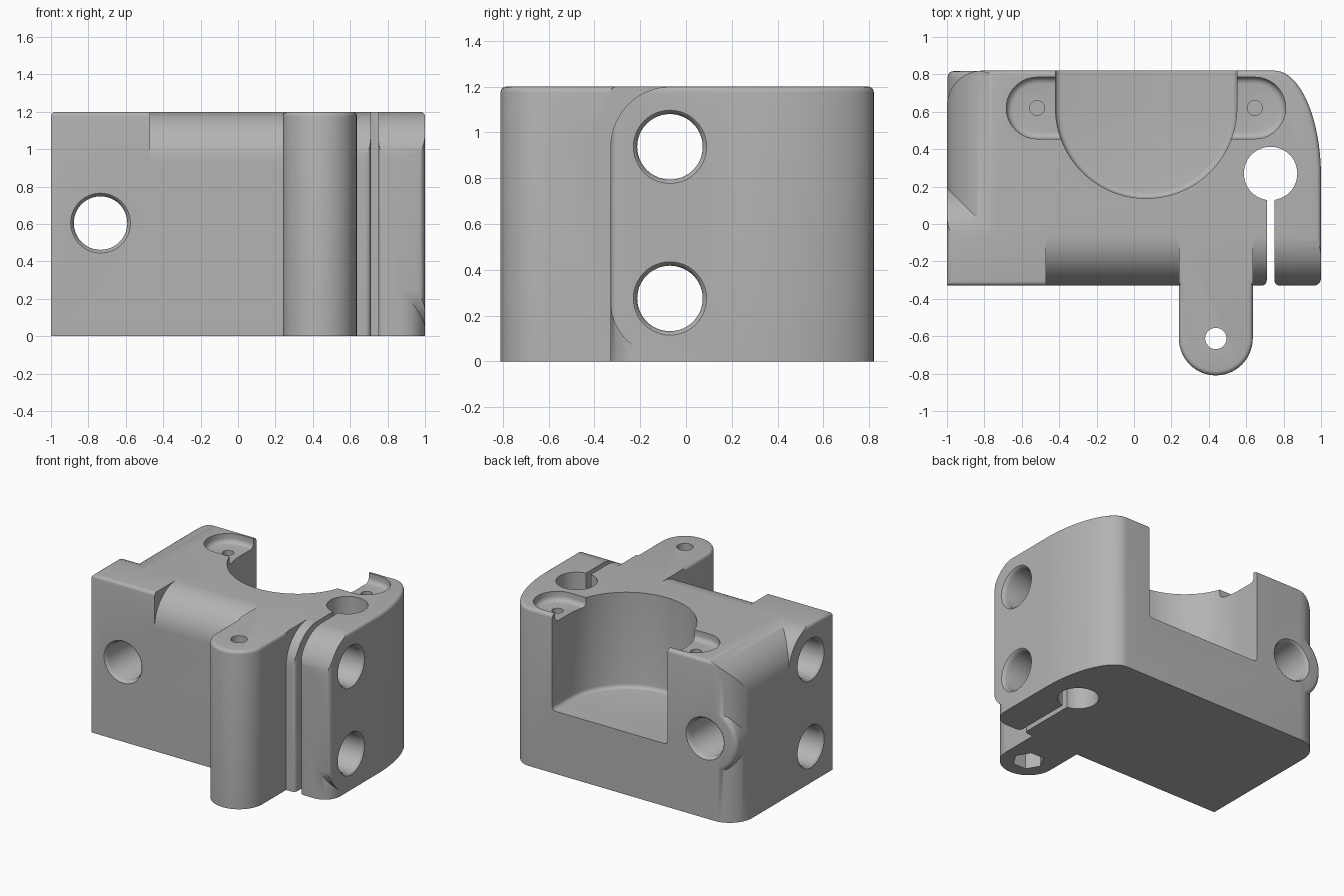
import bpy, bmesh, math

if "Cube" in bpy.data.objects:
    bpy.data.objects.remove(bpy.data.objects["Cube"])

grey = bpy.data.materials.new("plain grey")
grey.diffuse_color = (0.45, 0.45, 0.45, 1)
grey.use_nodes = True
grey.node_tree.nodes["Principled BSDF"].inputs["Base Color"].default_value = grey.diffuse_color


def place(axis, u, v, w):
    return {'x': (w, u, v), 'y': (u, w, v), 'z': (u, v, w)}[axis]


def arc(cx, cy, rx, a0, a1, n=16, ry=None):
    ry = rx if ry is None else ry
    ts = [math.radians(a0 + (a1 - a0) * i / n) for i in range(n + 1)]
    return [(cx + rx * math.cos(t), cy + ry * math.sin(t)) for t in ts]


def finish(name, bm):
    bmesh.ops.recalc_face_normals(bm, faces=bm.faces[:])
    me = bpy.data.meshes.new(name)
    bm.to_mesh(me)
    bm.free()
    me.materials.append(grey)
    ob = bpy.data.objects.new(name, me)
    bpy.context.collection.objects.link(ob)
    return ob


def loft(name, axis, loops, round_end=None, radius=0.025):
    """Skin closed loops [(w, points)], optionally rounding the rim at one end."""
    bm = bmesh.new()
    rings = [[bm.verts.new(place(axis, u, v, w)) for u, v in pts] for w, pts in loops]
    n = len(rings[0])
    for a, b in zip(rings, rings[1:]):
        for i in range(n):
            j = (i + 1) % n
            bm.faces.new((a[i], a[j], b[j], b[i]))
    caps = {'lo': bm.faces.new(rings[0]), 'hi': bm.faces.new(rings[-1])}
    bmesh.ops.recalc_face_normals(bm, faces=bm.faces[:])
    if round_end:
        bmesh.ops.bevel(bm, geom=list(caps[round_end].edges), offset=radius,
                        segments=4, profile=0.5, affect='EDGES')
    return finish(name, bm)


def prism(name, axis, pts, lo, hi, **kw):
    return loft(name, axis, [(lo, pts), (hi, pts)], **kw)


def rod(name, axis, cu, cv, rings, n=48, **kw):
    return loft(name, axis, [(w, arc(cu, cv, r, 0, 360, n)[:-1]) for w, r in rings], **kw)


def boolean(ob, tool, op='DIFFERENCE'):
    mod = ob.modifiers.new("cut", 'BOOLEAN')
    mod.operation, mod.object, mod.solver = op, tool, 'EXACT'
    bpy.context.view_layer.objects.active = ob
    bpy.ops.object.modifier_apply(modifier=mod.name)
    bpy.data.objects.remove(tool, do_unlink=True)


def bore(axis, cu, cv, r, lo, hi, flare=0.02):
    """Through hole with softened mouths."""
    boolean(body, rod("bore", axis, cu, cv, [
        (lo - 0.02, r + 2 * flare), (lo + 0.006, r + flare * 0.5), (lo + flare * 1.5, r),
        (hi - flare * 1.5, r), (hi - 0.006, r + flare * 0.5), (hi + 0.02, r + 2 * flare)]))


# main block with the projecting arm
outline = [(-1, -0.33), (0.24, -0.33)]
outline += arc(0.4375, -0.612, 0.1975, 180, 360, 28)
outline += [(0.635, -0.33)]
outline += arc(0.96, -0.29, 0.04, -90, 0, 5)
outline += arc(0.75, 0.25, 0.25, 0, 90, 20, ry=0.57)
outline += arc(-0.81, 0.63, 0.19, 90, 180, 12)
body = prism("clamp_block", 'z', outline, 0, 1.2, round_end='hi')

# large round on the front top edge, either side of the arm
front_round = arc(-0.065, 0.935, 0.265, 180, 90, 20) + [(-0.065, 1.3), (-0.45, 1.3), (-0.45, 0.935)]
for x0, x1 in ((-0.47, 0.24), (0.635, 1.1)):
    boolean(body, prism("front_round", 'x', front_round, x0, x1))

# large round on the left top edge, stopped by a boss around the upper cross hole
side_round = arc(-0.735, 0.935, 0.265, 180, 90, 20) + [(-0.735, 1.3), (-1.1, 1.3), (-1.1, 0.935)]
side = prism("side_round", 'y', side_round, -0.07, 1.0)
boolean(side, rod("upper_boss", 'x', -0.07, 0.937, [(-1.3, 0.263), (-0.5, 0.263)]))
boolean(body, side)

# rounded lower front right corner, stopped by the lower cross hole boss
corner = prism("corner_round", 'z', arc(0.87, -0.2, 0.13, -90, 0, 10)
               + [(1.1, -0.2), (1.1, -0.45), (0.87, -0.45)], -0.1, 0.275)
boolean(corner, rod("lower_boss", 'x', -0.07, 0.275, [(0.5, 0.263), (1.3, 0.263)]))
boolean(body, corner)

# boss at the rear of the front-to-back hole
boolean(body, rod("rear_boss", 'y', -0.735, 0.605, [(0.4, 0.262), (0.818, 0.262)],
                  n=64, round_end='hi', radius=0.035), 'UNION')

# half-round pocket open to the back
pocket = arc(0.065, 0.622, 0.485, 180, 360, 48) + [(0.55, 1.0), (-0.42, 1.0)]
boolean(body, prism("pocket", 'z', pocket, 0.475, 1.3, round_end='lo', radius=0.03))

# screw recesses on both sides of the pocket
for s in (-1, 1):
    cx = 0.064 + s * 0.582
    pts = [(cx + s * (u - cx), v) for u, v in arc(cx, 0.62, 0.165, -90, 90, 20)]
    pts += [(cx - s * 0.3, 0.785), (cx - s * 0.3, 0.455)]
    boolean(body, prism("recess", 'z', pts, 1.13, 1.3, round_end='lo', radius=0.035))
    boolean(body, rod("screw_hole", 'z', cx, 0.62, [(0.8, 0.04), (1.25, 0.04)], n=24))

# cross holes and front-to-back hole
for z in (0.275, 0.937):
    bore('x', -0.07, z, 0.143, -1, 1)
bore('y', -0.735, 0.605, 0.143, -0.33, 0.82)

# vertical clamp hole and its slit with softened mouth
boolean(body, rod("clamp_hole", 'z', 0.73, 0.27, [(-0.1, 0.143), (1.3, 0.143)]))
slit = arc(0.68, -0.3, 0.03, -90, 0, 5) + [(0.71, 0.2), (0.75, 0.2)]
slit += arc(0.78, -0.3, 0.03, 180, 270, 5) + [(0.78, -0.4), (0.68, -0.4)]
boolean(body, prism("slit", 'z', slit, -0.1, 1.3))

# arm bolt hole with hexagonal nut pocket underneath
boolean(body, rod("bolt_hole", 'z', 0.4375, -0.612, [(-0.1, 0.057), (1.3, 0.057)], n=32))
boolean(body, rod("nut_pocket", 'z', 0.4375, -0.612, [(-0.1, 0.11), (0.12, 0.11)], n=6))

# smooth curves, crisp edges
bpy.ops.object.select_all(action='DESELECT')
body.select_set(True)
bpy.context.view_layer.objects.active = body
bpy.ops.object.shade_smooth_by_angle(angle=math.radians(30))
